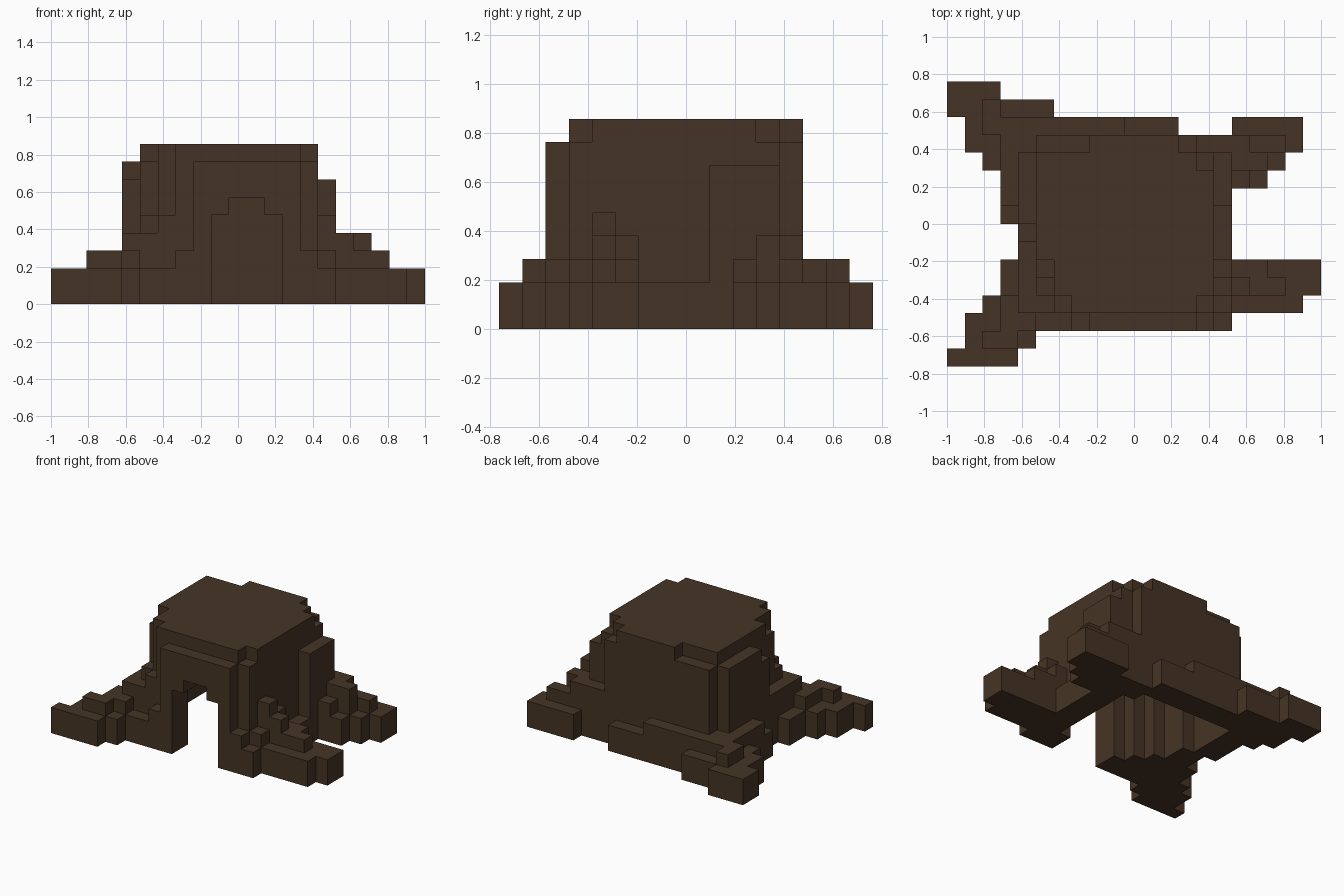
import bpy
import bmesh
from mathutils import Vector

cube = bpy.data.objects.get("Cube")
if cube:
    bpy.data.objects.remove(cube, do_unlink=True)

UNIT = 2 / 21
ORIGIN = Vector((-1, -8 * UNIT, 0))

bark = bpy.data.materials.new("dark_brown_bark")
bark.use_nodes = True
BROWN = (0.060, 0.034, 0.018, 1)
bark.diffuse_color = BROWN
shader = bark.node_tree.nodes["Principled BSDF"]
shader.inputs["Base Color"].default_value = BROWN
shader.inputs["Roughness"].default_value = 0.9


def cells(boxes):
    """Unit cells of columns given as x start, x end, y start, y end, height."""
    return {(x, y, z)
            for x0, x1, y0, y1, top in boxes
            for x in range(x0, x1) for y in range(y0, y1) for z in range(top)}


parts = {}

# Stump with stepped corners
parts["trunk"] = cells([
    (7, 14, 3, 4, 9), (6, 15, 4, 6, 9), (5, 15, 6, 11, 9),
    (5, 14, 11, 12, 9), (8, 13, 12, 13, 9),
    (14, 15, 3, 4, 8), (14, 15, 11, 12, 8), (5, 8, 12, 13, 8),
    (13, 14, 12, 13, 8), (14, 15, 12, 13, 4)])

# Thick bark ridges on the sides
parts["left_ridge"] = cells([
    (15, 16, 9, 12, 7), (15, 16, 6, 9, 2), (15, 16, 5, 6, 4),
    (15, 16, 4, 5, 5), (15, 16, 3, 4, 3)])
parts["right_ridge"] = cells([
    (4, 5, 8, 12, 8), (4, 5, 7, 8, 7), (4, 5, 12, 13, 3),
    (4, 5, 4, 7, 4), (5, 6, 5, 6, 8), (5, 6, 4, 5, 5),
    (6, 7, 3, 4, 5), (4, 6, 3, 4, 4)])

# Raised surround of the doorway, flaring at the foot
parts["door_surround"] = cells([
    (8, 14, 2, 3, 8), (7, 15, 2, 3, 3), (5, 16, 2, 3, 2)])

# Stepped roots at the four corners
parts["front_right_root"] = cells([
    (0, 4, 0, 1, 2), (1, 5, 1, 2, 2), (2, 4, 1, 2, 3),
    (1, 5, 2, 3, 2), (3, 5, 2, 3, 3), (2, 4, 3, 4, 2),
    (3, 4, 3, 4, 3), (3, 4, 4, 6, 2)])
parts["front_left_root"] = cells([
    (16, 20, 3, 4, 2), (16, 21, 4, 6, 2), (16, 17, 4, 5, 4),
    (17, 19, 4, 5, 3), (16, 18, 5, 6, 3)])
parts["back_left_root"] = cells([
    (15, 17, 12, 13, 4), (16, 19, 12, 13, 3), (16, 20, 12, 14, 2),
    (16, 18, 11, 12, 4), (18, 19, 11, 12, 2),
    (16, 17, 10, 11, 3), (17, 18, 10, 11, 2)])
parts["back_right_root"] = cells([
    (0, 3, 14, 16, 2), (1, 3, 12, 14, 2), (2, 3, 13, 15, 3),
    (3, 6, 14, 15, 2), (2, 3, 11, 12, 2), (3, 4, 9, 13, 3),
    (3, 4, 8, 9, 2), (3, 10, 13, 14, 3), (10, 13, 13, 14, 2)])

# Hollow inside and arched doorway, open to the ground
hollow = cells([
    (9, 13, 2, 4, 5), (10, 12, 2, 4, 6),
    (8, 14, 4, 5, 7), (7, 14, 5, 6, 7), (6, 14, 6, 11, 7),
    (5, 6, 8, 12, 7), (6, 13, 11, 12, 7)])

# Give every cell to one part only, so that no inner walls are left
solid = set()
for name in parts:
    parts[name] -= hollow | solid
    solid |= parts[name]


def build(name, part):
    """Skin the cells with outer faces and merge the flat areas."""
    bm = bmesh.new()
    for cell in sorted(part):
        for axis in range(3):
            for side in (0, 1):
                beside = list(cell)
                beside[axis] += 2 * side - 1
                if tuple(beside) in solid:
                    continue
                u, v = (axis + 1) % 3, (axis + 2) % 3
                ring = []
                for du, dv in ((0, 0), (1, 0), (1, 1), (0, 1)):
                    p = Vector(cell)
                    p[axis] += side
                    p[u] += du
                    p[v] += dv
                    ring.append(bm.verts.new(ORIGIN + p * UNIT))
                bm.faces.new(ring if side else ring[::-1])
    bmesh.ops.remove_doubles(bm, verts=bm.verts, dist=UNIT / 100)
    bmesh.ops.dissolve_limit(bm, angle_limit=0.01,
                             verts=bm.verts, edges=bm.edges)
    mesh = bpy.data.meshes.new(name)
    bm.to_mesh(mesh)
    bm.free()
    mesh.materials.append(bark)
    bpy.context.collection.objects.link(bpy.data.objects.new(name, mesh))


for part_name, part_cells in parts.items():
    build(part_name, part_cells)
